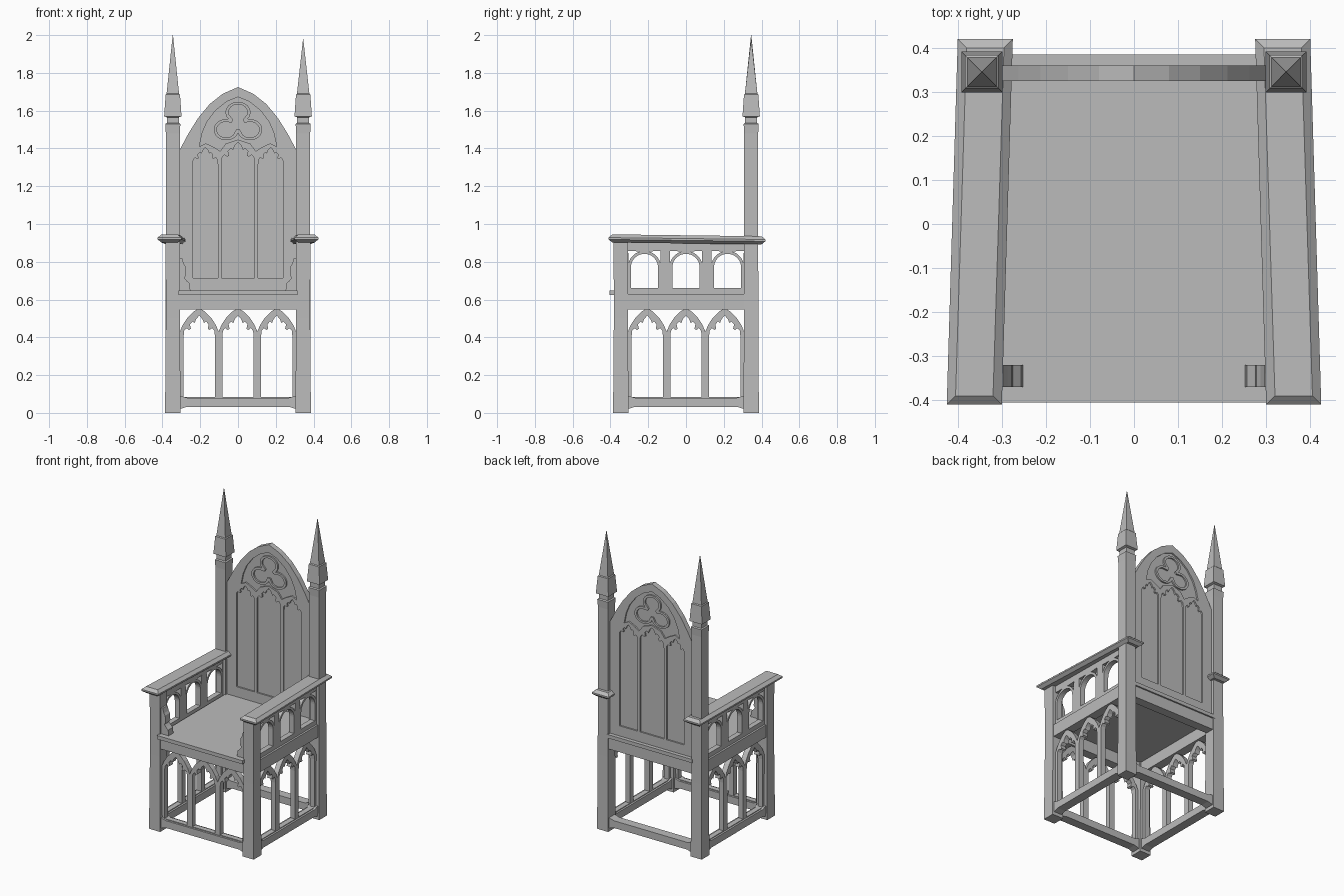
import bpy, bmesh, math
from mathutils import Matrix

if "Cube" in bpy.data.objects:
    bpy.data.objects.remove(bpy.data.objects["Cube"])

stone = bpy.data.materials.new("plain grey")
stone.diffuse_color = (0.5, 0.5, 0.5, 1)
stone.use_nodes = True
stone.node_tree.nodes["Principled BSDF"].inputs["Base Color"].default_value = stone.diffuse_color

# Panel planes: drawing (u, v) to world, extruded along the third axis
FRONT = Matrix(((1, 0, 0), (0, 0, -1), (0, 1, 0))).to_4x4()
SIDE = Matrix(((0, 0, 1), (1, 0, 0), (0, 1, 0))).to_4x4()


def finish(name, bm):
    bmesh.ops.remove_doubles(bm, verts=bm.verts, dist=1e-5)
    bmesh.ops.recalc_face_normals(bm, faces=bm.faces)
    mesh = bpy.data.meshes.new(name)
    bm.to_mesh(mesh)
    bm.free()
    mesh.materials.append(stone)
    for p in mesh.polygons:
        p.use_smooth = False
        p.material_index = 0
    ob = bpy.data.objects.new(name, mesh)
    bpy.context.collection.objects.link(ob)
    return ob


def loft(name, rings):
    """Skin a stack of rings with equal point counts and cap both ends."""
    bm = bmesh.new()
    vs = [[bm.verts.new(p) for p in r] for r in rings]
    n = len(rings[0])
    for a, b in zip(vs, vs[1:]):
        for i in range(n):
            j = (i + 1) % n
            bm.faces.new((a[i], a[j], b[j], b[i]))
    bm.faces.new(vs[0])
    bm.faces.new(vs[-1])
    return finish(name, bm)


def square(x, y, z, hx, hy=None):
    hy = hx if hy is None else hy
    return [(x - hx, y - hy, z), (x + hx, y - hy, z),
            (x + hx, y + hy, z), (x - hx, y + hy, z)]


def box(name, x0, x1, y0, y1, z0, z1):
    x, y, hx, hy = (x0 + x1) / 2, (y0 + y1) / 2, (x1 - x0) / 2, (y1 - y0) / 2
    loft(name, [square(x, y, z0, hx, hy), square(x, y, z1, hx, hy)])


def panel(name, loops, thick, plane, offset):
    """Extruded outline with holes (nested loops alternate solid and open)."""
    cu = bpy.data.curves.new(name + "_outline", 'CURVE')
    cu.dimensions, cu.fill_mode, cu.extrude = '2D', 'BOTH', thick / 2
    for pts in loops:
        sp = cu.splines.new('POLY')
        sp.points.add(len(pts) - 1)
        for p, (u, v) in zip(sp.points, pts):
            p.co = (u, v, 0, 1)
        sp.use_cyclic_u = True
    tmp = bpy.data.objects.new(name + "_outline", cu)
    mesh = bpy.data.meshes.new_from_object(tmp)
    bm = bmesh.new()
    bm.from_mesh(mesh)
    bm.transform(plane)
    shift = (0, offset, 0) if plane is FRONT else (offset, 0, 0)
    bmesh.ops.translate(bm, verts=bm.verts, vec=shift)
    bpy.data.objects.remove(tmp)
    bpy.data.curves.remove(cu)
    bpy.data.meshes.remove(mesh)
    return finish(name, bm)


def mirrored(half):
    """Close a right-hand profile (bottom to top or reverse) across u = 0."""
    return half + [(-u, v) for u, v in reversed(half) if abs(u) > 1e-6]


def lancet(c, w, bottom, apex, s=1.0):
    """Cusped pointed opening."""
    head = [(1, .11), (.96, .08), (.82, .066), (.66, .076), (.54, .07),
            (.6, .046), (.43, .031), (.3, .04), (.2, .018), (0, 0)]
    half = [(w, bottom)] + [(w * u, apex - s * d) for u, d in head]
    return [(c + u, v) for u, v in mirrored(half)]


def trefoil(cz, d, r, core):
    """Three-lobed outline traced by rays from its middle."""
    pts = []
    for i in range(72):
        t = math.tau * i / 72
        best = core
        for k in range(3):
            a = t - math.pi / 2 - k * math.tau / 3
            q = r * r - (d * math.sin(a)) ** 2
            if q > 0 and math.cos(a) > 0:
                best = max(best, d * math.cos(a) + math.sqrt(q))
        pts.append((best * math.cos(t), cz + .85 * best * math.sin(t)))
    return pts


# Corner posts, with finials on the back pair
P = 0.345
for sx, label in ((-1, "left"), (1, "right")):
    x = sx * P
    loft("front_post_" + label, [square(x, -P, z, h) for z, h in
         ((0, .041), (.13, .04), (.5, .037), (.91, .038))])
    loft("back_post_" + label, [square(x, P, z, h) for z, h in
         ((0, .041), (.13, .04), (.5, .038), (1.0, .037), (1.48, .037),
          (1.53, .04), (1.535, .032), (1.565, .032), (1.57, .046),
          (1.685, .038), (1.69, .033), (2.0 if sx < 0 else 1.98, .0008))])

# Armrest caps, splayed outwards towards the front
for sx, label in ((-1, "left"), (1, "right")):
    rings = []
    for z, i in ((.902, .02), (.918, 0), (.928, 0), (.945, .02)):
        rings.append([(sx * (.30 + i), -.41 + i, z), (sx * (.425 - i), -.41 + i, z),
                      (sx * (.40 - i), .42 - i, z - .01), (sx * (.275 + i), .42 - i, z - .01)])
    loft("armrest_" + label, rings)

# Pierced panels below the armrests
arm_loops = [[(-.315, .62), (.315, .62), (.315, .91), (-.315, .91)]]
for c in (-.22, 0, .22):
    arc = [(.072 * math.cos(math.radians(a)), .77 + .072 * math.sin(math.radians(a)))
           for a in range(0, 91, 10)]
    arm_loops.append([(c + u, v) for u, v in mirrored([(.072, .66)] + arc)])
    for m in (-1, 1):
        spandrel = [(.086, .858)] + [
            (.0875 * math.cos(math.radians(a)), .77 + .0875 * math.sin(math.radians(a)))
            for a in range(15, 76, 10)]
        arm_loops.append([(c + m * u, v) for u, v in spandrel])
for sx, label in ((-1, "left"), (1, "right")):
    panel("arm_panel_" + label, arm_loops, .035, SIDE, sx * P)

# Stepped brackets where the front posts meet the seat
bracket = [(.31, .645), (.252, .645), (.256, .685), (.272, .70), (.284, .715),
           (.275, .73), (.278, .775), (.287, .79), (.296, .82), (.31, .82)]
for sx, label in ((-1, "left"), (1, "right")):
    panel("bracket_" + label, [[(sx * u, v) for u, v in bracket]], .05, FRONT, -P)

# Lower arcades on the front and both sides
gable = [(-.1025, .43), (-.088, .465), (-.062, .505), (-.032, .535), (0, .555),
         (.032, .535), (.062, .505), (.088, .465), (.1025, .43)]
arcade = [(.3075, .06), (-.3075, .06)]
for c in (-.205, 0, .205):
    arcade += [(c + u, v) for u, v in (gable if c < -.1 else gable[1:])]
arcade_loops = [arcade] + [lancet(c, .083, .085, .515) for c in (-.205, 0, .205)]
panel("front_arcade", arcade_loops, .035, FRONT, -P)
for sx, label in ((-1, "left"), (1, "right")):
    panel("side_arcade_" + label, arcade_loops, .035, SIDE, sx * P)

# Foot rails with flared ends, and aprons under the seat
rail = [(-.31, .02), (-.27, .032), (.27, .032), (.31, .02),
        (.31, .092), (.27, .08), (-.27, .08), (-.31, .092)]
apron = [(-.315, .548), (.315, .548), (.315, .63), (-.315, .63)]
for name, plane, off in (("front", FRONT, -P), ("back", FRONT, P),
                         ("left", SIDE, -P), ("right", SIDE, P)):
    panel("foot_rail_" + name, [rail], .06, plane, off)
    panel("apron_" + name, [apron], .06, plane, off)

# Seat board
box("seat", -.315, .315, -.405, .385, .624, .648)

# Backrest: pierced tracery around a thinner core board
B = .342
outer = mirrored([(.31, .63), (.31, 1.39), (.262, 1.48), (.212, 1.56),
                  (.15, 1.635), (.08, 1.69), (0, 1.725)])
rose_field = mirrored([(0, 1.447), (.03, 1.437), (.065, 1.425), (.095, 1.385),
                       (.125, 1.405), (.17, 1.427), (.205, 1.41), (.19, 1.48),
                       (.165, 1.54), (.12, 1.60), (.06, 1.648), (0, 1.672)])
tracery = [outer, rose_field, trefoil(1.53, .072, .066, .05),
           trefoil(1.53, .072, .05, .034),
           lancet(0, .088, .715, 1.432),
           lancet(-.173, .066, .715, 1.405, .8),
           lancet(.173, .066, .715, 1.405, .8)]
panel("back_tracery", tracery, .036, FRONT, B)
panel("back_board", [[(u * .97, .64 + (v - .63) * .98) for u, v in outer]], .016, FRONT, B)
